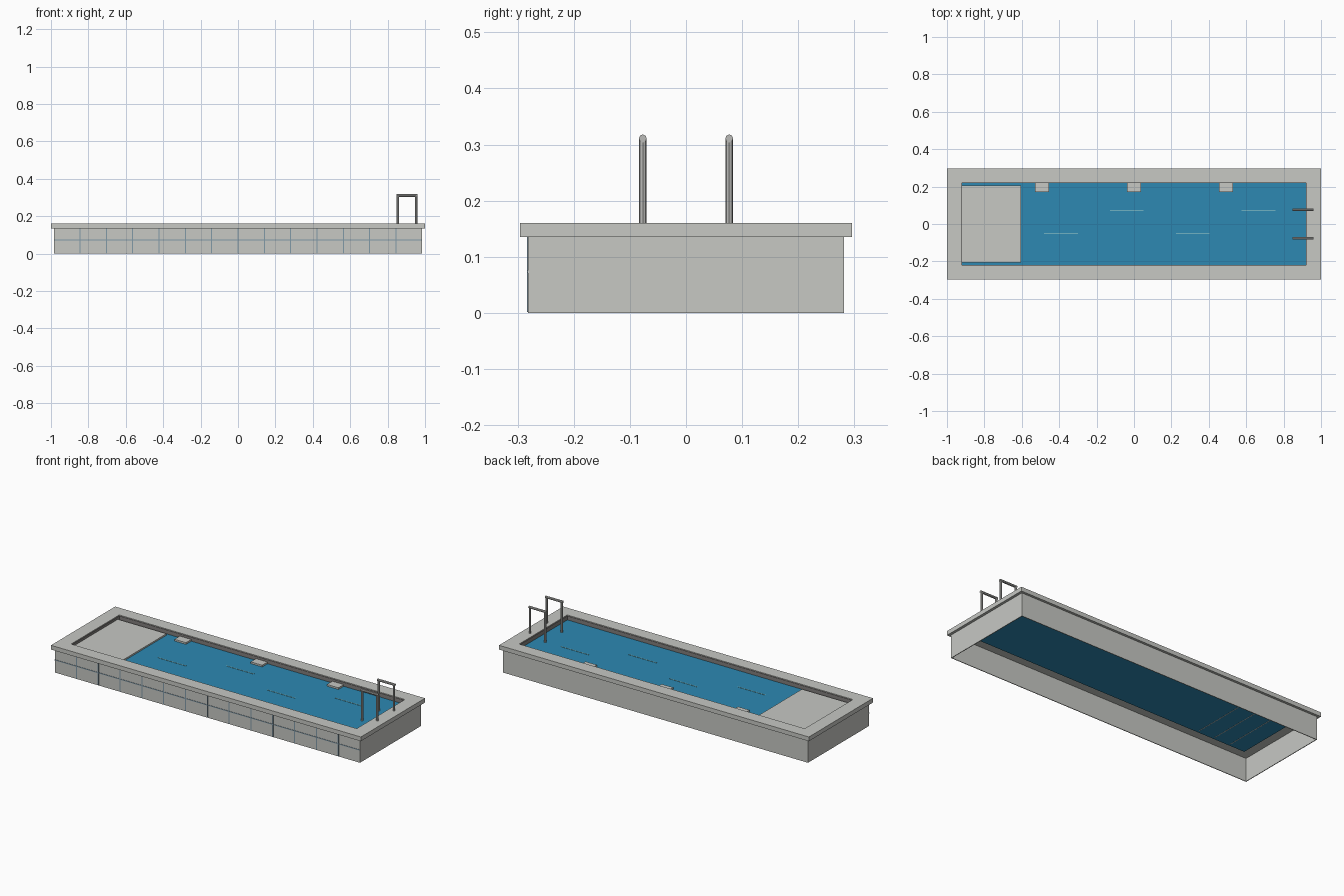
import bpy, bmesh, math
from mathutils import Vector

if "Cube" in bpy.data.objects:
    bpy.data.objects.remove(bpy.data.objects["Cube"])


def mat(name, rgb):
    m = bpy.data.materials.new(name)
    m.diffuse_color = (*rgb, 1)
    m.use_nodes = True
    m.node_tree.nodes["Principled BSDF"].inputs["Base Color"].default_value = m.diffuse_color
    return m


STONE = mat("pale_stone", (0.57, 0.58, 0.55))
WATER = mat("water_blue", (0.026, 0.25, 0.45))
RIPPLE = mat("ripple_blue", (0.16, 0.45, 0.55))
JOINT = mat("joint_blue_grey", (0.22, 0.32, 0.39))
LINER = mat("liner_grey", (0.22, 0.21, 0.20))
METAL = mat("rail_metal", (0.50, 0.50, 0.48))


def finish(name, bm, m):
    bmesh.ops.recalc_face_normals(bm, faces=bm.faces)
    me = bpy.data.meshes.new(name)
    bm.to_mesh(me)
    bm.free()
    me.materials.append(m)
    ob = bpy.data.objects.new(name, me)
    bpy.context.collection.objects.link(ob)
    return ob


def box(name, x, y, z, m):
    bm = bmesh.new()
    bmesh.ops.create_cube(bm, size=1)
    for v in bm.verts:
        for i, (a, b) in enumerate((x, y, z)):
            v.co[i] = a if v.co[i] < 0 else b
    return finish(name, bm, m)


def frame(name, outer, inner, z, m):
    """Rectangular ring with half sizes outer and inner."""
    bm = bmesh.new()
    rings = []
    for (hx, hy), h in ((outer, z[0]), (outer, z[1]), (inner, z[1]), (inner, z[0])):
        rings.append([bm.verts.new((sx * hx, sy * hy, h))
                      for sx, sy in ((-1, -1), (1, -1), (1, 1), (-1, 1))])
    for k in range(4):
        a, b = rings[k], rings[(k + 1) % 4]
        for i in range(4):
            j = (i + 1) % 4
            bm.faces.new((a[i], a[j], b[j], b[i]))
    return finish(name, bm, m)


def rod(name, p, q, r, m):
    p, q = Vector(p), Vector(q)
    bm = bmesh.new()
    bmesh.ops.create_cone(bm, cap_ends=True, segments=8, radius1=r, radius2=r,
                          depth=(q - p).length)
    ob = finish(name, bm, m)
    ob.location = (p + q) / 2
    ob.rotation_euler = (q - p).to_track_quat('Z', 'Y').to_euler()
    return ob


# Hollow outer shell, open at the bottom, and the coping on top
frame("outer_wall", (0.985, 0.282), (0.981, 0.278), (0, 0.135), STONE)
frame("coping", (1.0, 0.296), (0.922, 0.222), (0.135, 0.16), STONE)
frame("inner_liner", (0.922, 0.222), (0.919, 0.219), (0.128, 0.156), LINER)

# Water sheet with ripple marks
box("water", (-0.921, 0.921), (-0.221, 0.221), (0.127, 0.133), WATER)
for i in range(4):
    x0, y0 = -0.48 + i * 0.352, (-0.05, 0.073)[i % 2]
    box(f"ripple_{i}", (x0, x0 + 0.18), (y0 - 0.003, y0 + 0.003), (0.132, 0.1345), RIPPLE)

# Entry steps forming a shelf at the left end
for i in range(3):
    x1 = -0.605 - i * 0.105
    box(f"entry_step_{i}", (x1 - 0.105, x1), (-0.205, 0.205), (0.129, 0.142), STONE)
    box(f"step_edge_{i}", (x1 - 0.004, x1), (-0.205, 0.205), (0.126, 0.13), STONE)

# Small ledges along the back edge
for i in range(3):
    x = (i - 1) * 0.492
    box(f"ledge_{i}", (x - 0.037, x + 0.037), (0.17, 0.219), (0.131, 0.143), STONE)

# Tile joints on the front wall
for i in range(13):
    x = (i - 6) * 0.1408
    box(f"front_joint_{i}", (x - 0.003, x + 0.003), (-0.2835, -0.281), (0.002, 0.135), JOINT)
box("front_joint_course", (-0.985, 0.985), (-0.2835, -0.281), (0.071, 0.076), JOINT)

# Pair of handrails at the right end
for side, s in (("front", -1), ("back", 1)):
    y = s * 0.077
    rod(f"{side}_rail_inner_post", (0.855, y, 0.128), (0.855, y, 0.311), 0.0065, METAL)
    rod(f"{side}_rail_outer_post", (0.953, y, 0.155), (0.953, y, 0.311), 0.0065, METAL)
    rod(f"{side}_rail_top", (0.848, y, 0.311), (0.96, y, 0.311), 0.007, METAL)
